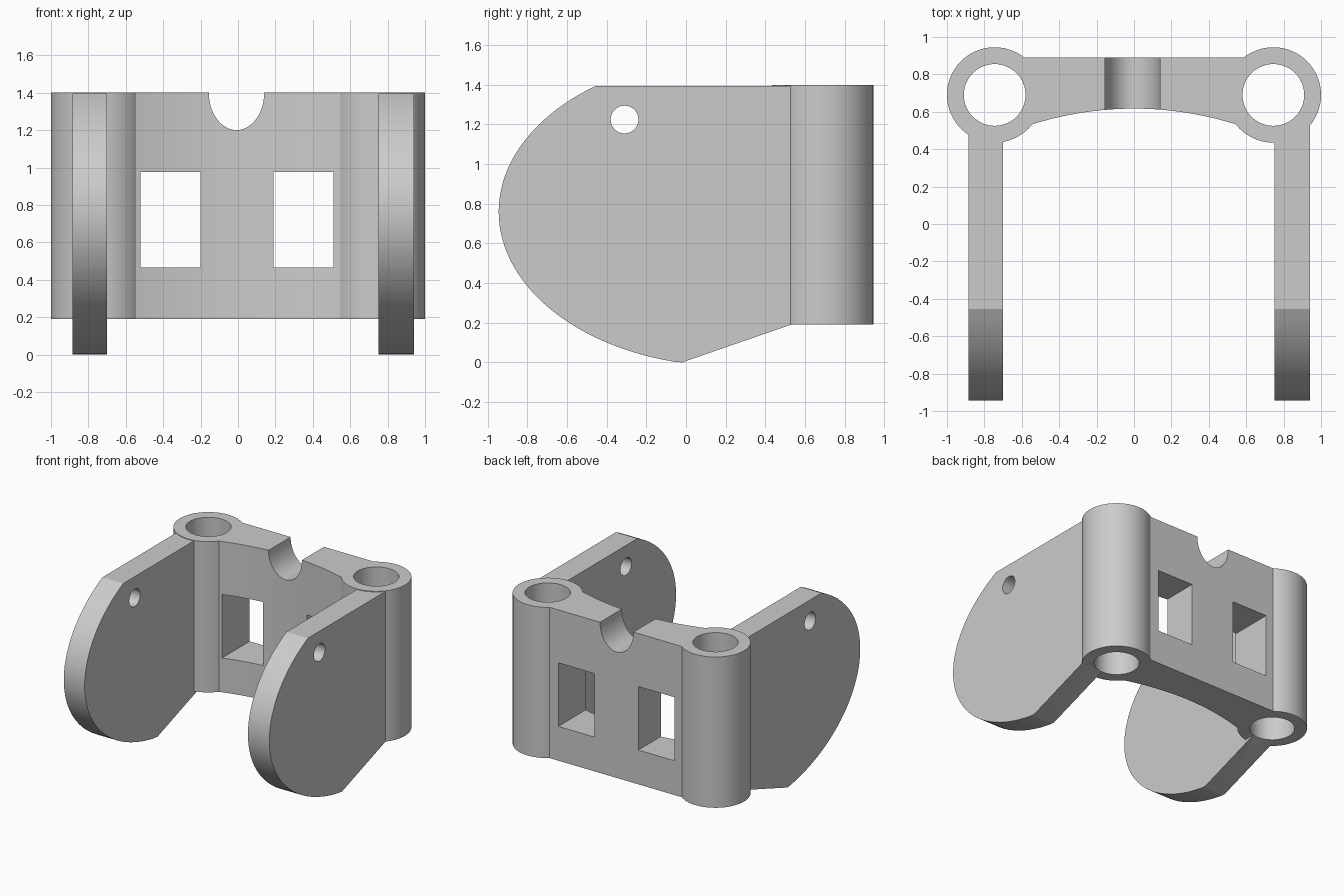
import bpy, bmesh, math
from mathutils import Vector

cube = bpy.data.objects.get("Cube")
if cube:
    bpy.data.objects.remove(cube, do_unlink=True)

BOTTOM, TOP = 0.19, 1.40
HINGE_X, HINGE_Y = 0.745, 0.69

grey = bpy.data.materials.new("plain_grey")
grey.use_nodes = True
grey.diffuse_color = (0.6, 0.6, 0.6, 1)
grey.node_tree.nodes["Principled BSDF"].inputs["Base Color"].default_value = (0.6, 0.6, 0.6, 1)


def prism(name, outline, axis, start, end):
    """Extrude a 2D outline along an axis; outline is in (y,z), (x,z) or (x,y)."""
    bm = bmesh.new()
    verts = []
    for a, b in outline:
        co = [a, b]
        co.insert("xyz".index(axis), start)
        verts.append(bm.verts.new(co))
    face = bm.faces.new(verts)
    moved = bmesh.ops.extrude_face_region(bm, geom=[face])["geom"]
    shift = Vector([(end - start) * (axis == k) for k in "xyz"])
    bmesh.ops.translate(bm, vec=shift, verts=[v for v in moved if isinstance(v, bmesh.types.BMVert)])
    bmesh.ops.recalc_face_normals(bm, faces=bm.faces)
    mesh = bpy.data.meshes.new(name)
    bm.to_mesh(mesh)
    bm.free()
    mesh.materials.append(grey)
    obj = bpy.data.objects.new(name, mesh)
    bpy.context.collection.objects.link(obj)
    return obj


def ellipse(cx, cy, rx, ry, first=0.0, last=360.0, steps=64):
    count = steps if last - first == 360 else steps + 1
    angles = [math.radians(first + (last - first) * i / steps) for i in range(count)]
    return [(cx + rx * math.cos(t), cy + ry * math.sin(t)) for t in angles]


def box(x0, x1, z0, z1):
    return [(x0, z0), (x1, z0), (x1, z1), (x0, z1)]


def combine(target, part, operation):
    """Apply a boolean and discard the helper part."""
    bpy.context.view_layer.objects.active = target
    mod = target.modifiers.new(operation.lower(), "BOOLEAN")
    mod.operation, mod.solver, mod.object = operation, "EXACT", part
    bpy.ops.object.modifier_apply(modifier=mod.name)
    bpy.data.objects.remove(part, do_unlink=True)


# Back wall with a shallow concave front
front = [(x, 0.617 - 0.283 * x * x) for x in (-0.62 + 1.24 * i / 32 for i in range(33))]
bracket = prism("hinge_bracket", front + [(0.62, 0.89), (-0.62, 0.89)], "z", BOTTOM, TOP)

# Hinge barrels
for side in (-1, 1):
    barrel = prism("barrel", ellipse(side * HINGE_X, HINGE_Y, 0.255, 0.255), "z", BOTTOM, TOP)
    combine(bracket, barrel, "UNION")

# Rounded side plates
curve = ellipse(0.223, 0.76, 1.168, 0.78, 125.5, 256, 48)
plate = [(0.53, BOTTOM), (0.53, 1.395)] + curve + [(-0.02, 0)]
for x0, x1 in ((-0.885, -0.70), (0.75, 0.94)):
    combine(bracket, prism("side_plate", plate, "x", x0, x1), "UNION")

# Barrel bores
for side in (-1, 1):
    bore = prism("bore", ellipse(side * HINGE_X, HINGE_Y, 0.165, 0.165), "z", -0.2, 1.6)
    combine(bracket, bore, "DIFFERENCE")

# Two windows and the top notch in the wall
for x0, x1 in ((-0.52, -0.20), (0.19, 0.51)):
    combine(bracket, prism("window", box(x0, x1, 0.465, 0.975), "y", 0.4, 1.1), "DIFFERENCE")
notch = ellipse(-0.008, TOP, 0.148, 0.20, 180, 360, 24) + [(0.14, 1.6), (-0.156, 1.6)]
combine(bracket, prism("notch", notch, "y", 0.4, 1.1), "DIFFERENCE")

# Pin hole through both side plates
combine(bracket, prism("pin_hole", ellipse(-0.31, 1.225, 0.07, 0.07, steps=32), "x", -1.2, 1.2), "DIFFERENCE")

# Smooth the curved faces, keep the edges crisp
bpy.ops.object.select_all(action="DESELECT")
bracket.select_set(True)
bpy.context.view_layer.objects.active = bracket
bpy.ops.object.shade_smooth_by_angle(angle=math.radians(25))
